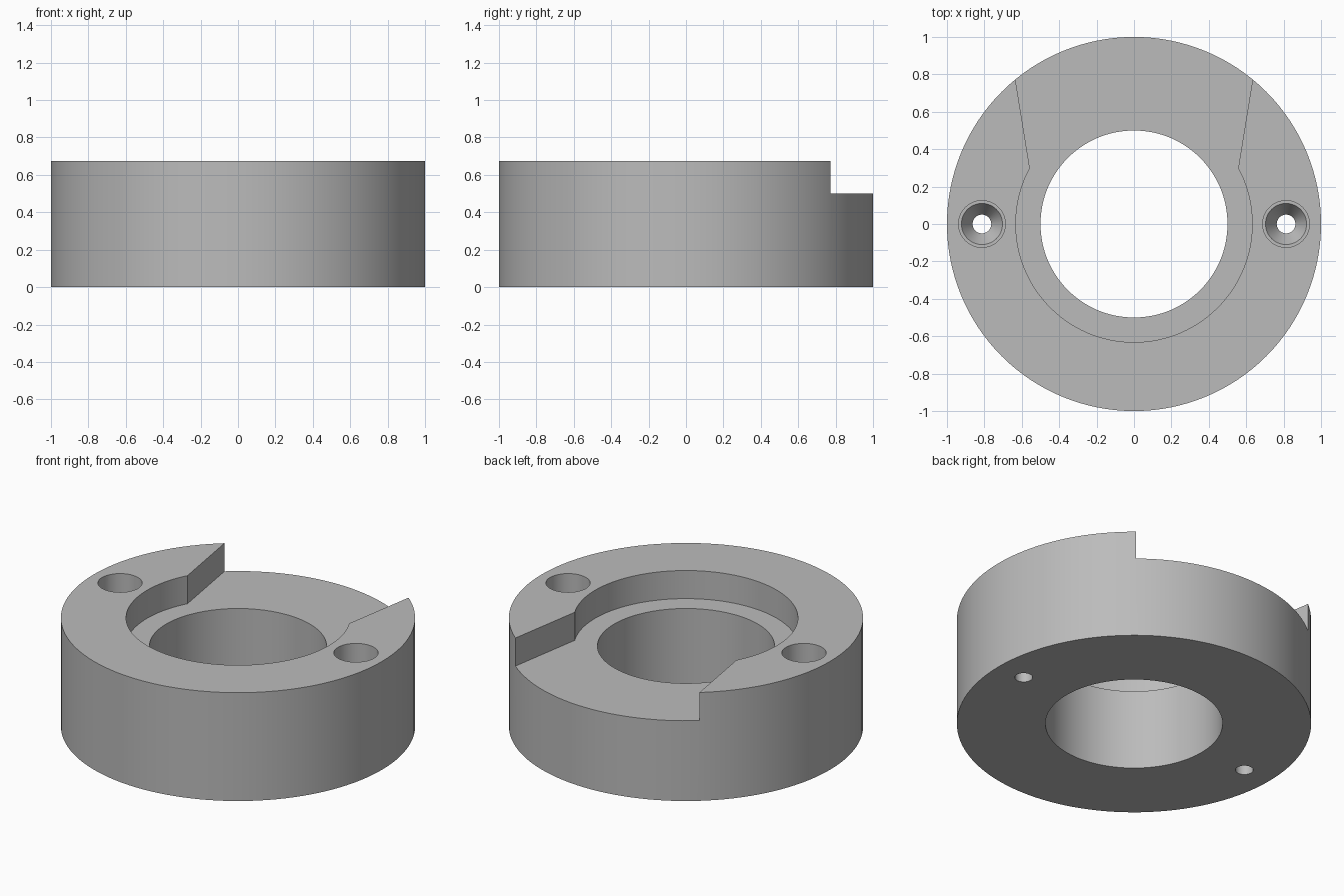
import bpy
import bmesh
from math import sin, cos, pi, atan2, radians

cube = bpy.data.objects.get("Cube")
if cube:
    bpy.data.objects.remove(cube)

HEIGHT = 0.675
FLOOR = 0.5
POCKET_R = 0.632

grey = bpy.data.materials.new("plain grey")
grey.use_nodes = True
colour = (0.5, 0.5, 0.5, 1)
grey.diffuse_color = colour
grey.node_tree.nodes["Principled BSDF"].inputs["Base Color"].default_value = colour


def make_object(name, bm):
    bmesh.ops.recalc_face_normals(bm, faces=bm.faces)
    mesh = bpy.data.meshes.new(name)
    bm.to_mesh(mesh)
    bm.free()
    mesh.materials.append(grey)
    obj = bpy.data.objects.new(name, mesh)
    bpy.context.collection.objects.link(obj)
    return obj


def turned(name, profile, sides, x=0):
    """Solid of revolution from (radius, height) steps, capped at both ends."""
    bm = bmesh.new()
    rings = [[bm.verts.new((x + r * cos(2 * pi * i / sides), r * sin(2 * pi * i / sides), z))
              for i in range(sides)] for r, z in profile]
    for low, high in zip(rings, rings[1:]):
        for i in range(sides):
            j = (i + 1) % sides
            bm.faces.new((low[i], low[j], high[j], high[i]))
    bm.faces.new(rings[0])
    bm.faces.new(rings[-1])
    return make_object(name, bm)


def prism(name, outline, z0, z1):
    bm = bmesh.new()
    base = bm.faces.new([bm.verts.new((x, y, z0)) for x, y in outline])
    top = bmesh.ops.extrude_face_region(bm, geom=[base], use_keep_orig=True)["geom"]
    for v in top:
        if isinstance(v, bmesh.types.BMVert):
            v.co.z = z1
    return make_object(name, bm)


# Round body
body = turned("ring_body", [(1, 0), (1, HEIGHT)], 128)

# Central bore
cutters = [turned("bore_cutter", [(0.5, -0.1), (0.5, 1)], 128)]

# Round pocket opening into a flared channel at the back
start = atan2(0.3, 0.56)
sweep = pi + 2 * start
steps = 80
outline = [(POCKET_R * cos(start - sweep * i / steps),
            POCKET_R * sin(start - sweep * i / steps)) for i in range(steps + 1)]
outline += [(-0.72, 1.3), (0.72, 1.3)]
cutters.append(prism("pocket_cutter", outline, FLOOR, 1))

# Countersunk screw holes on both sides
screw_profile = [(0.05, -0.1), (0.05, 0.2), (0.11, 0.3), (0.125, 0.3), (0.125, 1)]
for side in (-1, 1):
    cutters.append(turned("screw_hole_cutter", screw_profile, 48, side * 0.813))

for cutter in cutters:
    mod = body.modifiers.new(cutter.name, "BOOLEAN")
    mod.operation = "DIFFERENCE"
    mod.solver = "EXACT"
    mod.object = cutter

bpy.context.view_layer.objects.active = body
body.select_set(True)
for mod in list(body.modifiers):
    bpy.ops.object.modifier_apply(modifier=mod.name)
for cutter in cutters:
    bpy.data.objects.remove(cutter)

for obj in bpy.context.selected_objects:
    obj.select_set(obj == body)
bpy.ops.object.shade_smooth_by_angle(angle=radians(30))
